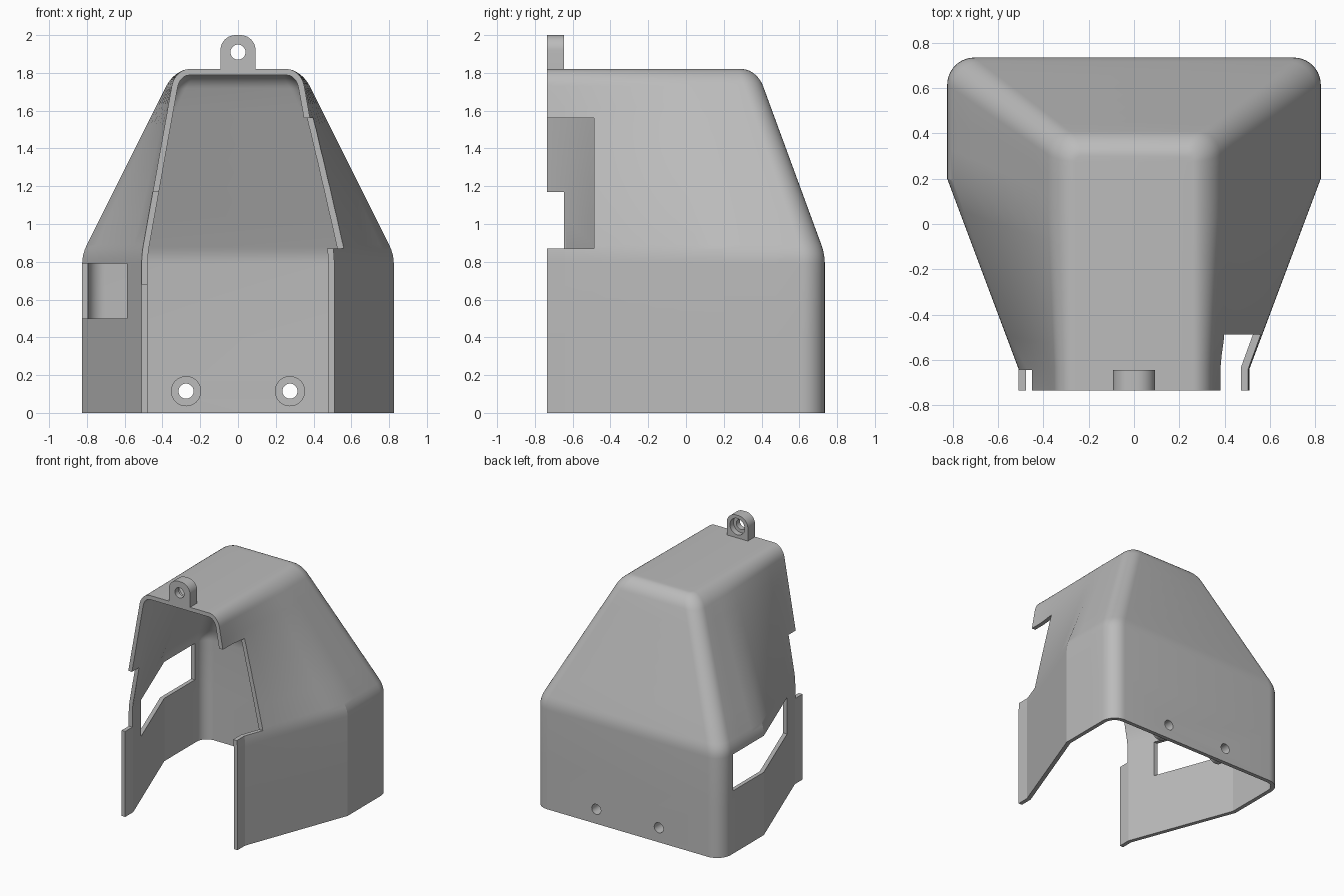
import bpy, bmesh, math
from mathutils import Vector

cube = bpy.data.objects.get("Cube")
if cube:
    bpy.data.objects.remove(cube, do_unlink=True)

grey = bpy.data.materials.new("plain grey")
grey.use_nodes = True
colour = (0.5, 0.5, 0.5, 1)
grey.diffuse_color = colour
grey.node_tree.nodes["Principled BSDF"].inputs["Base Color"].default_value = colour

TOP, FRONT, WALL = 1.82, -0.735, 0.032


def make(name, bm):
    bmesh.ops.recalc_face_normals(bm, faces=bm.faces)
    mesh = bpy.data.meshes.new(name)
    bm.to_mesh(mesh)
    bm.free()
    obj = bpy.data.objects.new(name, mesh)
    mesh.materials.append(grey)
    bpy.context.collection.objects.link(obj)
    return obj


def activate(obj):
    bpy.ops.object.select_all(action='DESELECT')
    obj.select_set(True)
    bpy.context.view_layer.objects.active = obj


def prism(name, outline, y0, y1):
    """Extrude an x-z outline from y0 to y1."""
    bm = bmesh.new()
    face = bm.faces.new([bm.verts.new((x, y0, z)) for x, z in outline])
    ext = bmesh.ops.extrude_face_region(bm, geom=[face])["geom"]
    bmesh.ops.translate(bm, vec=(0, y1 - y0, 0),
                        verts=[v for v in ext if isinstance(v, bmesh.types.BMVert)])
    return make(name, bm)


def circle(x, z, r, n=32):
    return [(x + r * math.cos(2 * math.pi * i / n), z + r * math.sin(2 * math.pi * i / n))
            for i in range(n)]


def box(x0, x1, y0, y1, z0, z1):
    return prism("cutter", [(x0, z0), (x1, z0), (x1, z1), (x0, z1)], y0, y1)


def cut(obj, cutter):
    cutter.hide_render = True
    activate(obj)
    mod = obj.modifiers.new("cut", 'BOOLEAN')
    mod.operation, mod.solver, mod.object = 'DIFFERENCE', 'EXACT', cutter
    bpy.ops.object.modifier_apply(modifier=mod.name)
    bpy.data.objects.remove(cutter, do_unlink=True)


def smooth(obj):
    activate(obj)
    bpy.ops.object.shade_smooth_by_angle(angle=math.radians(18))


def half_outline(half, back, bend, front_half, radius):
    """Plan outline of one side, from the open front to the middle of the back."""
    pts = [Vector((front_half, FRONT)), Vector((front_half, -0.64))]
    a, b = pts[1], Vector((half, bend))
    pts += [a.lerp(b, i / 6) for i in range(1, 7)]
    c = Vector((half - radius, back - radius))
    pts += [b.lerp(Vector((half, c.y)), i / 3) for i in (1, 2)]
    pts += [c + radius * Vector((math.cos(k * math.pi / 20), math.sin(k * math.pi / 20)))
            for k in range(11)]
    return pts


def taper(z):
    """0 on the upright walls, 1 at the roof, eased around the shoulder."""
    u, slope = z - 0.79, 1 / (TOP - 0.84)
    if u <= 0:
        return 0
    return slope * (u * u / 0.2 if u < 0.1 else u - 0.05)


# Shell: straight lower walls lofted to a smaller rounded roof
levels = [(z, 0) for z in (0, 0.4, 0.79, 0.815, 0.84, 0.865, 0.89,
                           1.05, 1.2, 1.35, 1.5, 1.62)]
levels += [(TOP - 0.09 * (1 - math.sin(k * math.pi / 18)),
            0.075 * (1 - math.cos(k * math.pi / 18))) for k in range(10)]
bm = bmesh.new()
rings = []
for z, inset in levels:
    t = taper(z)
    low = half_outline(0.825, 0.735, 0.2, 0.51, 0.12)
    high = half_outline(0.335 - inset, 0.375 - inset, 0.02, 0.335 - inset, 0.1 - inset)
    side = [p.lerp(q, t) for p, q in zip(low, high)]
    ring = side + [Vector((-p.x, p.y)) for p in reversed(side)]
    rings.append([bm.verts.new((p.x, p.y, z)) for p in ring])
for r0, r1 in zip(rings, rings[1:]):
    for i in range(len(r0) - 1):
        bm.faces.new((r0[i], r0[i + 1], r1[i + 1], r1[i]))
roof = rings[-1]
n = len(roof)
for i in range(n // 2 - 1):
    bm.faces.new((roof[i], roof[i + 1], roof[n - 2 - i], roof[n - 1 - i]))
shell = make("cover_shell", bm)
# Make sure the faces point outward before thickening inward
if shell.data.polygons[-1].normal.z < 0:
    shell.data.flip_normals()
activate(shell)
solid = shell.modifiers.new("wall", 'SOLIDIFY')
solid.thickness, solid.offset, solid.use_even_offset = WALL, -1, True
bpy.ops.object.modifier_apply(modifier=solid.name)

# Front edge notches and the side window
cut(shell, box(0.15, 1, -1, -0.487, 0.87, 1.56))
cut(shell, box(-1, -0.15, -1, -0.645, 0.68, 1.17))
cut(shell, box(-1, -0.4, -0.43, 0.59, 0.5, 0.79))

# Screw bosses inside the back wall, drilled through
for name, x in (("left_boss", 0.275), ("right_boss", -0.275)):
    boss = prism(name, circle(x, 0.115, 0.08), 0.62, 0.735 - WALL)
    for part in (boss, shell):
        cut(part, prism("cutter", circle(x, 0.115, 0.04), 0.5, 0.9))
    smooth(boss)
smooth(shell)

# Mounting lug on the roof, with a hole and a wider recess behind
w, r = 0.093, 0.08
arc = [(w - r + r * math.cos(k * math.pi / 20), 2 - r + r * math.sin(k * math.pi / 20))
       for k in range(11)]
right_half = [(w, TOP - 0.02)] + arc
lug = prism("mounting_lug", right_half + [(-x, z) for x, z in reversed(right_half)],
            FRONT, -0.645)
cut(lug, prism("cutter", circle(0, 1.91, 0.04), -1, 0))
cut(lug, prism("cutter", circle(0, 1.91, 0.065), -0.69, 0))
smooth(lug)
